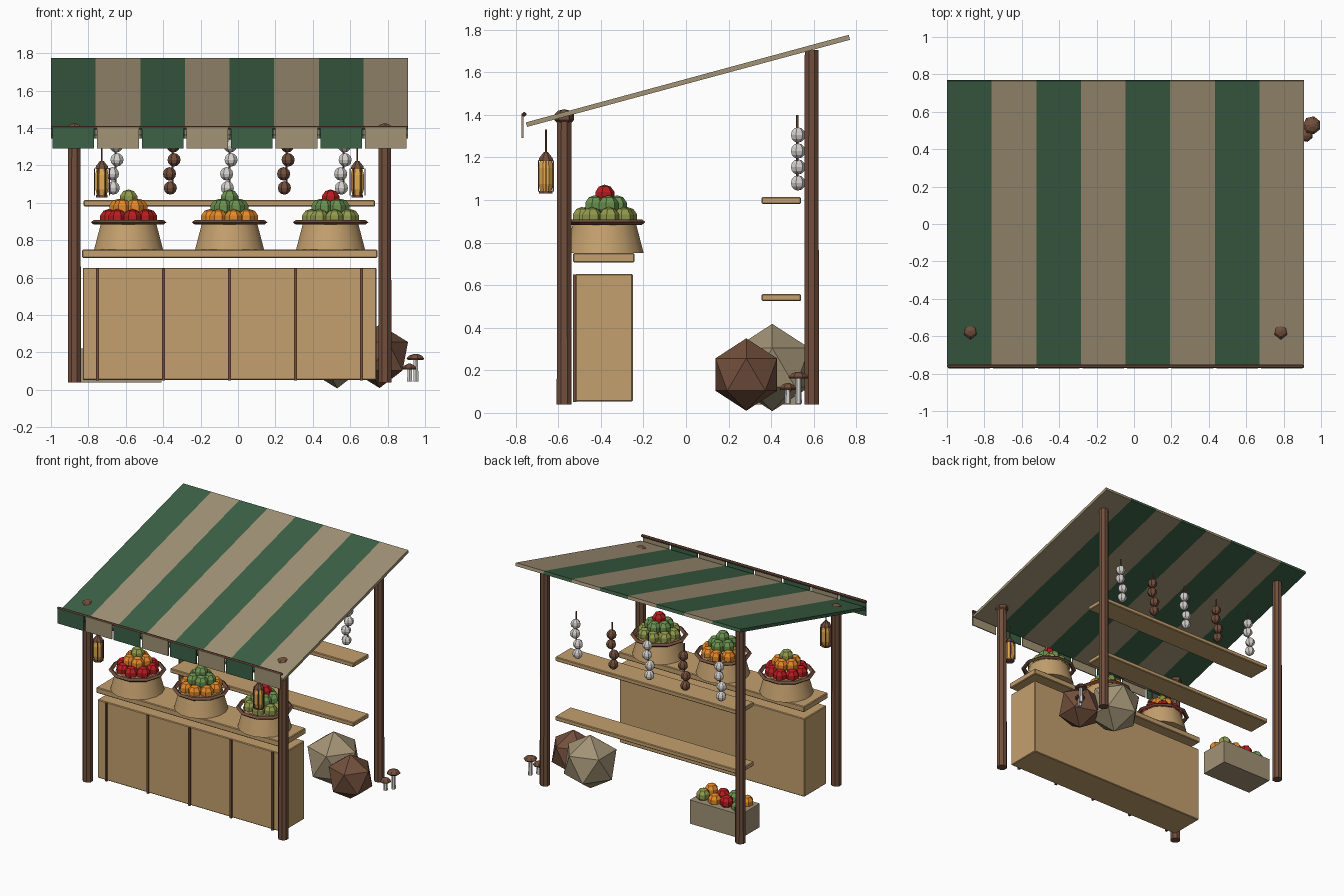
import bpy, bmesh, math
from mathutils import Vector, Matrix

if "Cube" in bpy.data.objects:
    bpy.data.objects.remove(bpy.data.objects["Cube"])


def paint(name, r, g, b):
    lin = [((c / 255 + 0.055) / 1.055) ** 2.4 for c in (r, g, b)]
    m = bpy.data.materials.new(name)
    m.diffuse_color = (*lin, 1)
    m.use_nodes = True
    m.node_tree.nodes["Principled BSDF"].inputs["Base Color"].default_value = m.diffuse_color
    return m


GREEN = paint("awning_green", 60, 97, 70)
TAN = paint("canvas_tan", 162, 147, 118)
WOOD = paint("light_wood", 196, 160, 110)
BROWN = paint("dark_wood", 114, 79, 60)
RED = paint("red_fruit", 186, 28, 32)
ORANGE = paint("orange_fruit", 230, 137, 40)
LEAF = paint("green_fruit", 108, 148, 80)
OLIVE = paint("olive_fruit", 145, 155, 76)
WHITE = paint("garlic_white", 214, 211, 207)
YELLOW = paint("lantern_yellow", 226, 168, 78)
CX = -0.045  # centre line of the stall


def finish(name, bm, *mats):
    me = bpy.data.meshes.new(name)
    bmesh.ops.recalc_face_normals(bm, faces=bm.faces)
    bm.to_mesh(me)
    bm.free()
    ob = bpy.data.objects.new(name, me)
    bpy.context.collection.objects.link(ob)
    for m in mats:
        me.materials.append(m)
    return ob


def box(name, mat, x, y, z, bevel=0.005):
    """Box from (min, max) ranges."""
    bm = bmesh.new()
    lo, hi = Vector((x[0], y[0], z[0])), Vector((x[1], y[1], z[1]))
    bmesh.ops.create_cube(bm, size=1, matrix=Matrix.Translation((lo + hi) / 2) @ Matrix.Diagonal((*(hi - lo), 1)))
    if bevel:
        bmesh.ops.bevel(bm, geom=bm.edges[:], offset=bevel, segments=1, affect='EDGES')
    return finish(name, bm, mat)


def lathe(name, mat, x, y, profile, sides=8, smooth=False):
    """Turned shape from (radius, z) points, capped at both ends."""
    bm = bmesh.new()
    rings = [[bm.verts.new((x + r * math.cos(math.tau * (i + .5) / sides),
                            y + r * math.sin(math.tau * (i + .5) / sides), z))
              for i in range(sides)] for r, z in profile]
    for a, b in zip(rings, rings[1:]):
        for i in range(sides):
            j = (i + 1) % sides
            bm.faces.new((a[i], a[j], b[j], b[i])).smooth = smooth
    bm.faces.new(rings[0])
    bm.faces.new(rings[-1])
    return finish(name, bm, mat)


def ball(name, mat, loc, r, squash=1.0, seg=7, rings=5):
    bm = bmesh.new()
    bmesh.ops.create_uvsphere(bm, u_segments=seg, v_segments=rings, radius=r,
                              matrix=Matrix.Translation(loc) @ Matrix.Diagonal((1, 1, squash, 1)))
    return finish(name, bm, mat)


def rock(name, mat, loc, r):
    bm = bmesh.new()
    bmesh.ops.create_icosphere(bm, subdivisions=1, radius=r, matrix=Matrix.Translation(loc))
    return finish(name, bm, mat)


# Posts, with knobs poking through the front of the roof
for x in (CX - 0.83, CX + 0.83):
    lathe("front_post", BROWN, x, -0.572, [(0.038, 0.04), (0.036, 1.39)])
    ball("post_knob", BROWN, (x, -0.572, 1.388), 0.049, 0.78, 6, 5)
    lathe("back_post", BROWN, x, 0.59, [(0.037, 0.04), (0.035, 1.705)])

# Striped sloping roof
N, X0, STEP = 8, -1.0, 1.91 / 8
bm = bmesh.new()
section = [(-0.752, 1.364), (-0.746, 1.343), (0.77, 1.752), (0.764, 1.775)]
cols = [[bm.verts.new((X0 + STEP * i, y, z)) for y, z in section] for i in range(N + 1)]
for i in range(N):
    a, b = cols[i], cols[i + 1]
    for k in range(4):
        m = (k + 1) % 4
        bm.faces.new((a[k], b[k], b[m], a[m])).material_index = i % 2
bm.faces.new(cols[0])
bm.faces.new(cols[-1]).material_index = 1
finish("roof", bm, GREEN, TAN)

# Hanging valance flaps and their rail
for i in range(N):
    x = X0 + STEP * i
    box("valance_flap", (GREEN, TAN)[i % 2], (x + 0.008, x + STEP - 0.008), (-0.772, -0.764), (1.29, 1.405), 0)
box("valance_rail", BROWN, (-1.0, 0.91), (-0.77, -0.75), (1.392, 1.412), 0.006)

# Counter with battens and a raised top
box("counter", WOOD, (-0.83, 0.74), (-0.52, -0.25), (0.053, 0.653))
for i in range(5):
    x = CX + 0.353 * (i - 2)
    box("counter_batten", BROWN, (x - 0.008, x + 0.008), (-0.531, -0.515), (0.05, 0.65), 0)
box("counter_top", WOOD, (-0.833, 0.745), (-0.53, -0.242), (0.706, 0.75))

# Back shelves
for z in (0.525, 0.981):
    box("back_shelf", WOOD, (-0.826, 0.733), (0.355, 0.54), (z, z + 0.033))

# Baskets with stacked fruit
BY = -0.383
for k, (low, mid, top) in enumerate([(RED, ORANGE, OLIVE), (ORANGE, LEAF, LEAF), (OLIVE, LEAF, RED)]):
    x = CX + 0.54 * (k - 1)
    lathe("basket", WOOD, x, BY, [(0.188, 0.75), (0.148, 0.9)], 16, True)
    bm = bmesh.new()
    sides = 10
    ring = [[bm.verts.new((x + (0.185 + dr) * math.cos(math.tau * i / sides),
                           BY + (0.185 + dr) * math.sin(math.tau * i / sides), 0.896 + dz))
             for dr, dz in ((0.017, 0), (0, 0.013), (-0.017, 0), (0, -0.013))] for i in range(sides)]
    for i in range(sides):
        a, b = ring[i], ring[(i + 1) % sides]
        for j in range(4):
            bm.faces.new((a[j], b[j], b[(j + 1) % 4], a[(j + 1) % 4]))
    finish("basket_rim", bm, BROWN)
    for count, rad, z, mat in ((8, 0.108, 0.917, low), (5, 0.058, 0.972, mid), (1, 0, 1.022, top)):
        for i in range(count):
            t = math.tau * (i + 0.25) / count
            ball("basket_fruit", mat, (x + rad * math.cos(t), BY + rad * math.sin(t), z), 0.05)

# Hanging strings of garlic and onions
for k in range(5):
    x = CX + 0.305 * (k - 2)
    mat = (WHITE, BROWN)[k % 2]
    lathe("hanging_string", BROWN, x, 0.522, [(0.006, 1.08), (0.006, 1.40)], 5)
    for dx, z in ((-0.012, 1.08), (-0.016, 1.155), (0.008, 1.23), (0.004, 1.305)):
        ball("hanging_bulb", mat, (x + dx, 0.525, z), 0.036, 1, 7, 6)

# Lanterns under the front eave
for x in (CX - 0.683, CX + 0.683):
    y = -0.658
    lathe("lantern_glass", YELLOW, x, y, [(0.028, 1.04), (0.038, 1.075), (0.038, 1.15), (0.028, 1.19)])
    lathe("lantern_base", BROWN, x, y, [(0.034, 1.03), (0.034, 1.042)])
    lathe("lantern_cap", BROWN, x, y, [(0.038, 1.182), (0.034, 1.197), (0.01, 1.225)])
    lathe("lantern_hook", BROWN, x, y, [(0.005, 1.22), (0.005, 1.33)], 5)
    for i in range(6):
        t = math.tau * i / 6
        lathe("lantern_bar", BROWN, x + 0.04 * math.cos(t), y + 0.04 * math.sin(t),
              [(0.004, 1.04), (0.004, 1.185)], 4)

# Fruit crate by the back left post
box("crate", TAN, (-0.842, -0.41), (0.31, 0.54), (0.04, 0.222), 0)
mix = [ORANGE, LEAF, RED, ORANGE, LEAF, RED, ORANGE, OLIVE]
for i, mat in enumerate(mix):
    ball("crate_fruit", mat, (-0.775 + 0.1 * (i % 4), 0.37 + 0.1 * (i // 4), 0.24 + 0.012 * (i % 2)), 0.05)

# Boulders
rock("brown_boulder", BROWN, (0.757, 0.283, 0.18), 0.17)
rock("pale_boulder", TAN, (0.53, 0.405, 0.213), 0.205)

# Mushrooms by the back right post
for x, y, z, r in ((0.951, 0.528, 0.165, 0.049), (0.918, 0.478, 0.112, 0.04)):
    lathe("mushroom_stem", WHITE, x, y, [(0.016, 0.045), (0.013, z + 0.005)], 6)
    lathe("mushroom_cap", BROWN, x, y, [(r * 0.9, z - 0.004), (r, z + 0.004), (r * 0.7, z + 0.019), (r * 0.2, z + 0.028)], 7)
